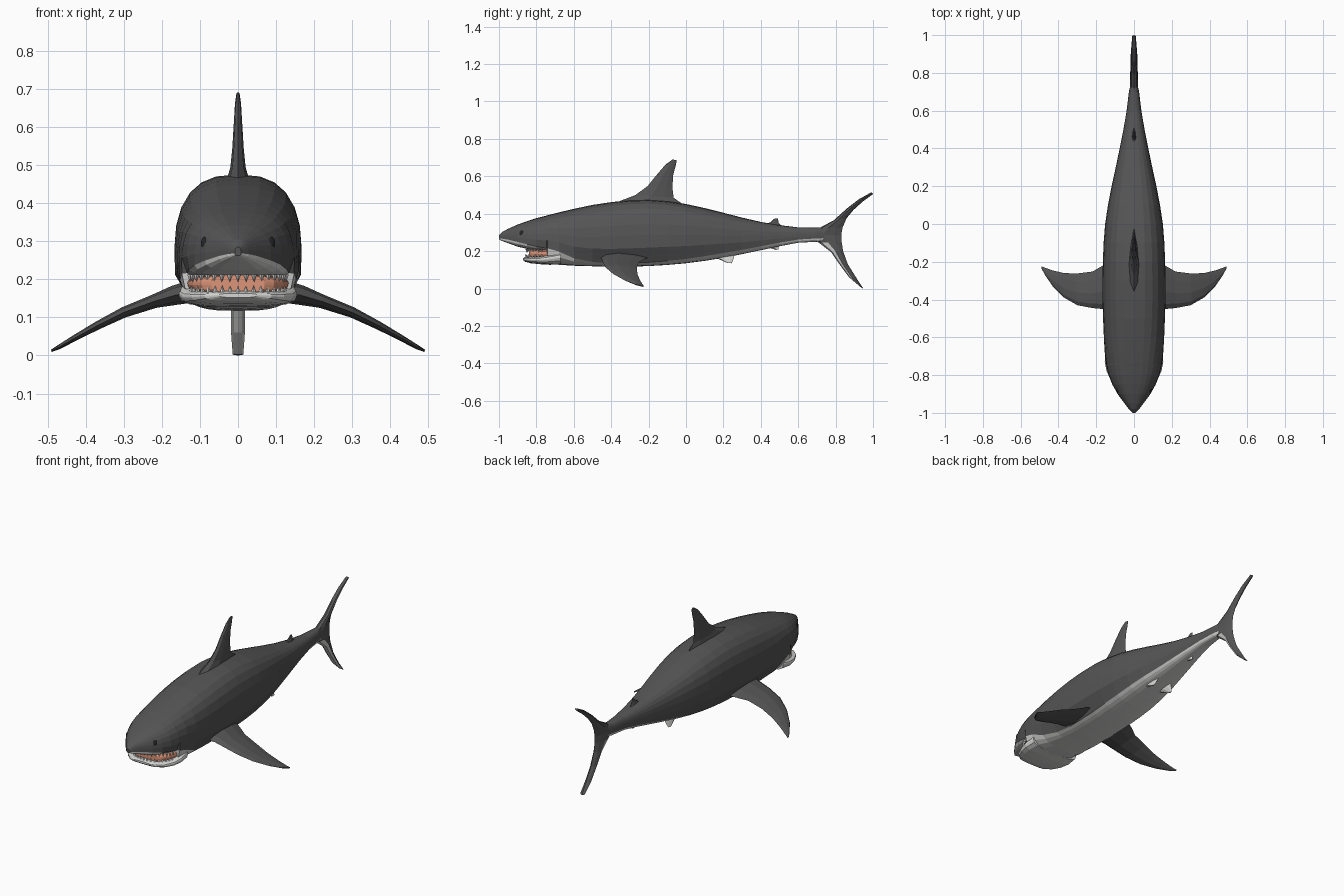
import bpy, bmesh
from math import sin, cos, radians
from mathutils import Vector, Matrix

if "Cube" in bpy.data.objects:
    bpy.data.objects.remove(bpy.data.objects["Cube"])


def material(name, r, g, b):
    m = bpy.data.materials.new(name)
    m.use_nodes = True
    m.diffuse_color = (r, g, b, 1)
    m.node_tree.nodes["Principled BSDF"].inputs["Base Color"].default_value = (r, g, b, 1)
    return m


GREY = material("slate grey", .09, .09, .09)
WHITE = material("belly white", .68, .68, .67)
PINK = material("mouth pink", .72, .3, .19)
TOOTH = material("tooth white", .85, .84, .8)
BLACK = material("eye black", .02, .02, .02)


def finish(name, bm, mats):
    bmesh.ops.recalc_face_normals(bm, faces=bm.faces)
    mesh = bpy.data.meshes.new(name)
    bm.to_mesh(mesh)
    bm.free()
    for m in mats:
        mesh.materials.append(m)
    ob = bpy.data.objects.new(name, mesh)
    bpy.context.collection.objects.link(ob)
    return ob


def loft(name, rings, mats, rule=None):
    """Skin closed rings; rule(strip, centre) picks the material slot."""
    bm = bmesh.new()
    loops = [[bm.verts.new(p) for p in ring] for ring in rings]
    n = len(loops[0])
    for a, b in zip(loops, loops[1:]):
        for i in range(n):
            j = (i + 1) % n
            f = bm.faces.new((a[i], a[j], b[j], b[i]))
            if rule:
                f.material_index = rule(i, f.calc_center_median())
    bm.faces.new(loops[0])
    bm.faces.new(loops[-1])
    return finish(name, bm, mats)


LOW, HIGH = 4, 8


def section(y, w, bottom, top, line, centre):
    """Rounded cross-section with a vertex exactly on the colour line."""
    zs = [bottom + (line - bottom) * (k / LOW) ** 2 for k in range(LOW)]
    zs += [top - (top - line) * (1 - k / HIGH) ** 2 for k in range(HIGH + 1)]
    zc = bottom + (top - bottom) * centre
    half = []
    for z in zs:
        s, p = ((z - zc) / (top - zc), 2.6) if z > zc else ((zc - z) / (zc - bottom), 3.2)
        half.append((w * max(0, 1 - min(s, 1) ** p) ** (1 / p), z))
    return [(x, y, z) for x, z in half] + [(-x, y, z) for x, z in half[-2:0:-1]]


# Body: y, half width, bottom, top, colour line
BODY = [
    (-1, .008, .262, .285, .268), (-.98, .027, .253, .304, .266),
    (-.95, .05, .242, .32, .261), (-.9, .087, .224, .342, .249),
    (-.85, .115, .212, .36, .237), (-.8, .135, .205, .376, .225),
    (-.746, .147, .2, .39, .216), (-.74, .148, .132, .392, .215),
    (-.68, .155, .127, .407, .198), (-.6, .16, .122, .426, .162),
    (-.5, .164, .119, .447, .142), (-.4, .167, .117, .462, .135),
    (-.3, .167, .117, .472, .136), (-.2, .165, .12, .475, .14),
    (-.1, .161, .126, .467, .148), (0, .153, .135, .452, .158),
    (.1, .138, .148, .43, .173), (.2, .119, .164, .405, .19),
    (.3, .097, .184, .379, .207), (.4, .076, .205, .356, .226),
    (.5, .056, .226, .339, .245), (.6, .039, .245, .327, .262),
    (.7, .027, .25, .325, .268), (.77, .012, .258, .328, .27)]


def two_tone(strip, centre):
    total = 2 * (LOW + HIGH)
    return 1 if strip < LOW or strip >= total - LOW else 0


loft("body", [section(*r, .25 if r[0] < -.742 else .42) for r in BODY],
     [GREY, WHITE], two_tone)

# Lower jaw and mouth lining: y, half width, bottom, top
JAW = [(-.872, .05, .152, .163), (-.86, .088, .143, .167), (-.83, .121, .135, .17),
       (-.78, .145, .13, .174), (-.73, .155, .127, .185), (-.67, .15, .128, .2)]
LINING = [(-.84, .07, .158, .212), (-.825, .095, .158, .212), (-.79, .118, .158, .212),
          (-.75, .132, .158, .212), (-.71, .13, .158, .212)]
for name, rows, mat in (("lower_jaw", JAW, WHITE), ("mouth_lining", LINING, PINK)):
    loft(name, [section(y, w, b, t, (b + t) / 2, .6) for y, w, b, t in rows], [mat])


# Teeth in two arcs
def teeth(name, z, direction, width, reach):
    bm = bmesh.new()
    for k in range(-8, 9):
        a = radians(k * 9.5)
        x, y = width * sin(a), -.745 - reach * cos(a)
        turn = Matrix.Rotation(radians(180), 4, 'X') if direction < 0 else Matrix()
        bmesh.ops.create_cone(bm, cap_ends=True, segments=4, radius1=.007, radius2=0,
                              depth=.02, matrix=Matrix.Translation((x, y, z)) @ turn)
    finish(name, bm, [TOOTH])


teeth("upper_teeth", .202, -1, .13, .107)
teeth("lower_teeth", .174, 1, .126, .112)

# Eyes
for side, label in ((1, "left"), (-1, "right")):
    bm = bmesh.new()
    bmesh.ops.create_uvsphere(bm, u_segments=12, v_segments=8, radius=1,
                              matrix=Matrix.Translation((side * .088, -.88, .293))
                              @ Matrix.Rotation(-side * .5, 4, 'Z')
                              @ Matrix.Diagonal((.008, .013, .018, 1)))
    finish(label + "_eye", bm, [BLACK])

# Fins: each station is a leading point, a trailing point and a half thickness
CHORD = [(0, 0), (.12, .7), (.4, 1), (.75, .6), (1, 0)]


def fin(name, stations, axis, mats, rule=None):
    rings = []
    for lead, trail, thick in stations:
        lead, trail, up = Vector(lead), Vector(trail), Vector(axis) * thick
        ring = [lead.lerp(trail, c) + up * t for c, t in CHORD]
        ring += [lead.lerp(trail, c) - up * t for c, t in CHORD[-2:0:-1]]
        rings.append(ring)
    return loft(name, rings, mats, rule)


def upright_fin(name, rows, mats, rule=None):
    fin(name, [((0, a, b), (0, c, d), t) for a, b, c, d, t in rows], (1, 0, 0), mats, rule)


upright_fin("dorsal_fin", [
    (-.4, .45, .0, .44, .034), (-.27, .5, -.066, .485, .02),
    (-.205, .548, -.073, .54, .015), (-.155, .61, -.068, .61, .011),
    (-.11, .662, -.054, .66, .008), (-.072, .69, -.05, .686, .004)], [GREY])

upright_fin("rear_dorsal_fin", [
    (.41, .345, .52, .33, .012), (.45, .353, .495, .35, .008),
    (.472, .373, .492, .375, .004)], [GREY])

upright_fin("anal_fin", [
    (.42, .22, .51, .24, .012), (.455, .215, .495, .222, .008),
    (.48, .207, .495, .208, .004)], [WHITE])

upright_fin("tail_fin", [
    (.938, .004, .948, 0, .014), (.872, .06, .912, .055, .018), (.82, .13, .865, .13, .019),
    (.775, .195, .84, .2, .02), (.71, .245, .832, .25, .02), (.66, .285, .83, .287, .02),
    (.71, .322, .838, .328, .02), (.79, .365, .858, .375, .018),
    (.86, .428, .895, .42, .016), (.925, .478, .945, .465, .014),
    (.992, .515, 1, .505, .01)], [GREY, WHITE],
    lambda strip, c: 1 if c.z < .26 and strip in (0, 1, 6, 7) else 0)

# Pectoral fins: x, leading y, trailing y, height, half thickness
PECTORAL = [(.12, -.46, -.2, .168, .03), (.165, -.45, -.22, .158, .026),
            (.22, -.445, -.252, .142, .018), (.3, -.43, -.262, .113, .014),
            (.37, -.39, -.26, .078, .011), (.43, -.33, -.246, .045, .008),
            (.47, -.272, -.232, .022, .006), (.49, -.235, -.224, .012, .003)]
for side, label in ((1, "left"), (-1, "right")):
    fin(label + "_pectoral_fin",
        [((side * x, a, z), (side * x, b, z), t) for x, a, b, z, t in PECTORAL],
        (side * .35, 0, .94), [GREY])
    # Pelvic fins
    fin(label + "_pelvic_fin",
        [((side * .04, .12, .175), (side * .04, .26, .185), .016),
         ((side * .05, .18, .155), (side * .05, .255, .16), .01),
         ((side * .06, .22, .137), (side * .06, .245, .135), .004)],
        (1, 0, 0), [WHITE])
